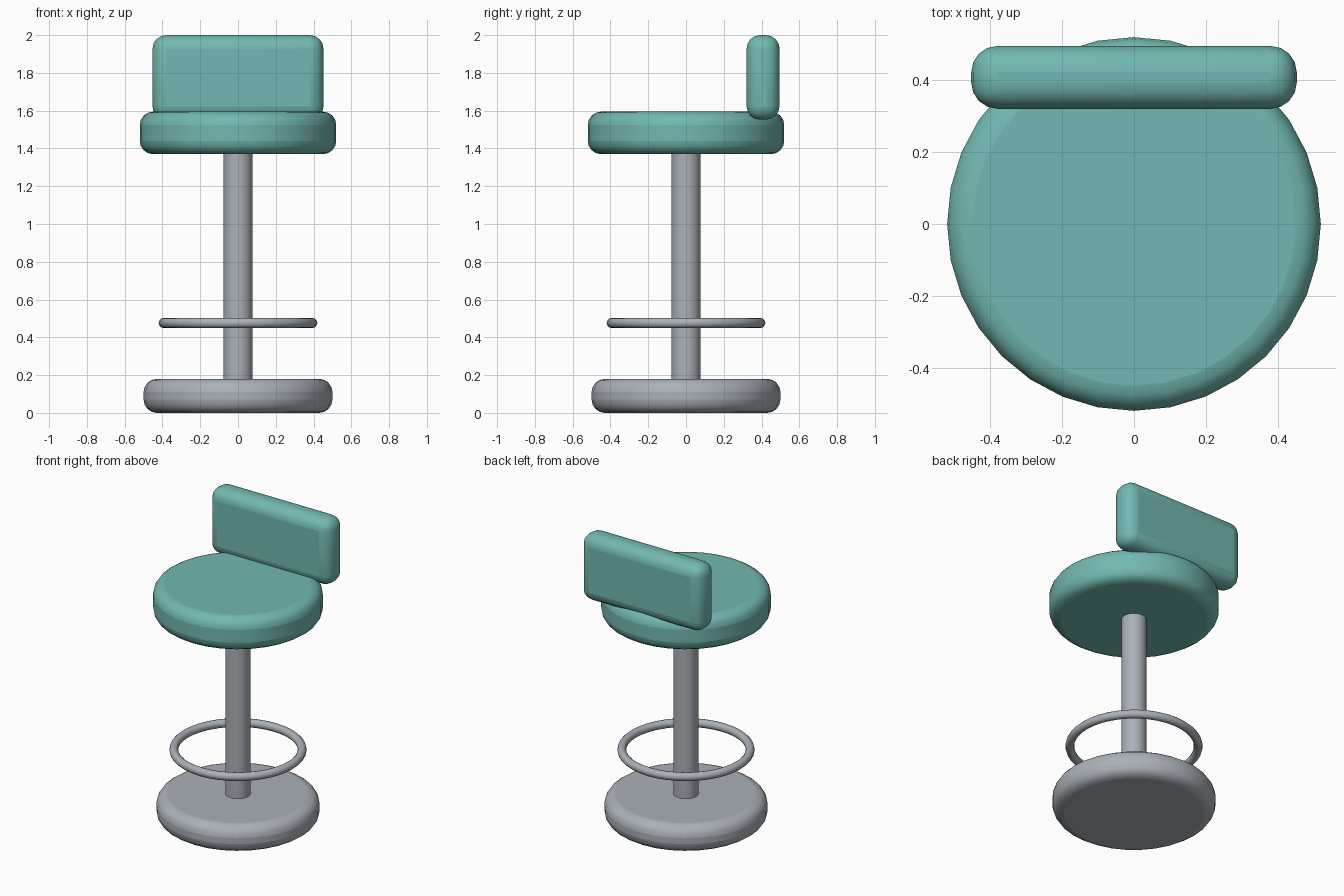
import bpy
import math

if "Cube" in bpy.data.objects:
    bpy.data.objects.remove(bpy.data.objects["Cube"])


def material(name, rgb):
    mat = bpy.data.materials.new(name)
    mat.diffuse_color = (*rgb, 1)
    mat.use_nodes = True
    mat.node_tree.nodes["Principled BSDF"].inputs["Base Color"].default_value = mat.diffuse_color
    return mat


teal = material("teal_padding", (0.17, 0.48, 0.44))
metal = material("grey_metal", (0.40, 0.44, 0.48))


def finish(name, mat, bevel=0):
    obj = bpy.context.object
    obj.name = name
    obj.data.materials.append(mat)
    if bevel:
        mod = obj.modifiers.new("round_edges", 'BEVEL')
        mod.width = bevel
        mod.segments = 4
        mod.limit_method = 'ANGLE'
        mod.angle_limit = math.radians(40)
    bpy.ops.object.shade_smooth_by_angle(angle=math.radians(40))
    return obj


def disc(name, mat, radius, z0, z1, bevel=0):
    bpy.ops.mesh.primitive_cylinder_add(
        vertices=32, radius=radius, depth=z1 - z0, location=(0, 0, (z0 + z1) / 2))
    return finish(name, mat, bevel)


# Base, pole and seat cushion
disc("base", metal, 0.50, 0.0, 0.18, 0.07)
disc("pole", metal, 0.077, 0.15, 1.40)
disc("seat", teal, 0.52, 1.37, 1.595, 0.07)

# Foot ring
bpy.ops.mesh.primitive_torus_add(
    major_segments=40, minor_segments=12, major_radius=0.393, minor_radius=0.027,
    location=(0, 0, 0.476))
finish("foot_ring", metal)

# Backrest cushion
bpy.ops.mesh.primitive_cube_add(size=1, location=(0, 0.408, 1.776))
bpy.context.object.scale = (0.906, 0.175, 0.448)
bpy.ops.object.transform_apply(location=False, rotation=False, scale=True)
finish("backrest", teal, 0.073)
